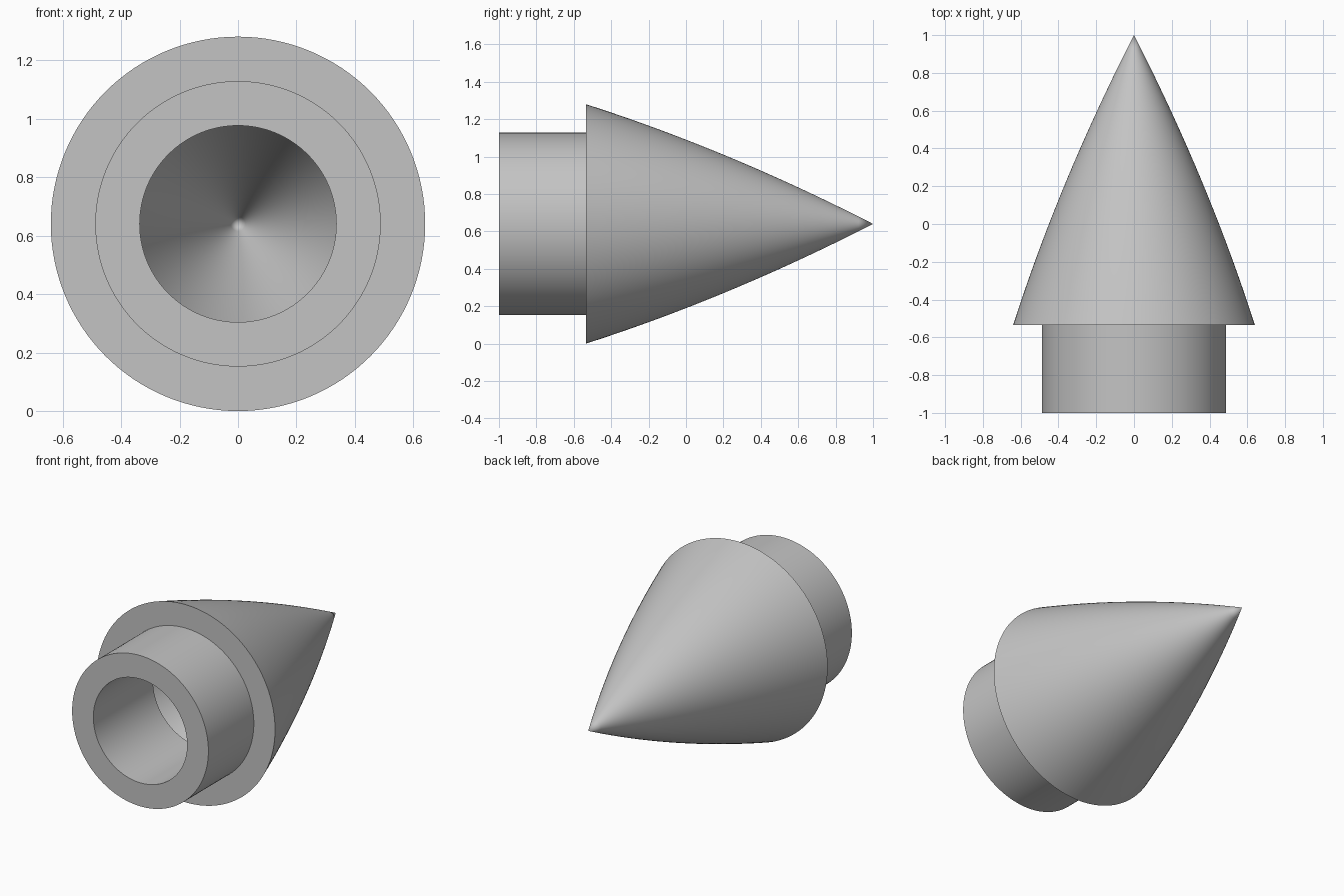
import bpy
import bmesh
import math
from mathutils import Vector

cube = bpy.data.objects.get("Cube")
if cube:
    bpy.data.objects.remove(cube, do_unlink=True)

RADIUS = 0.64        # nose base radius, also the axis height
WALL = 0.152
TIP, BASE, FRONT = 1.0, -0.535, -1.0
CAVITY_START = -0.39
CAVITY_TIP = 0.693
SEGMENTS = 128
STEPS = 20


def nose_radius(y):
    """Gently bulged cone: zero at the tip, RADIUS at the base."""
    s = (TIP - y) / (TIP - BASE)
    return RADIUS * (2 * s - 0.373 * s * s) / (2 - 0.373)


def curve_points(start, end, inset):
    """Sample the nose curve between two positions on the axis."""
    ys = [start + (end - start) * i / STEPS for i in range(STEPS + 1)]
    return [(max(nose_radius(y) - inset, 0.0), y) for y in ys]


def lathe(name, profile, material):
    """Revolve a (radius, y) profile about the horizontal y axis."""
    bm = bmesh.new()
    verts = [bm.verts.new((r, y, RADIUS)) for r, y in profile]
    edges = [bm.edges.new(pair) for pair in zip(verts, verts[1:])]
    bmesh.ops.spin(bm, geom=verts + edges, cent=Vector((0, 0, RADIUS)),
                   axis=Vector((0, 1, 0)), angle=math.tau, steps=SEGMENTS)
    bmesh.ops.remove_doubles(bm, verts=bm.verts, dist=0.0005)
    bmesh.ops.recalc_face_normals(bm, faces=bm.faces)
    mesh = bpy.data.meshes.new(name)
    bm.to_mesh(mesh)
    bm.free()
    mesh.materials.append(material)
    obj = bpy.data.objects.new(name, mesh)
    bpy.context.collection.objects.link(obj)
    bpy.ops.object.select_all(action='DESELECT')
    obj.select_set(True)
    bpy.context.view_layer.objects.active = obj
    bpy.ops.object.shade_smooth_by_angle(angle=math.radians(30))
    return obj


grey = bpy.data.materials.new("light_grey")
grey.use_nodes = True
colour = (0.55, 0.55, 0.55, 1.0)
grey.diffuse_color = colour
grey.node_tree.nodes["Principled BSDF"].inputs["Base Color"].default_value = colour

# Hollow nose: inner cavity, shoulder bore, shoulder, flange, outer skin
collar = RADIUS - WALL
bore = collar - WALL
cavity = curve_points(CAVITY_TIP, CAVITY_START, WALL)
cavity[0] = (0.0, CAVITY_TIP)
shoulder = [(bore, CAVITY_START), (bore, FRONT), (collar, FRONT), (collar, BASE)]
skin = curve_points(BASE, TIP, 0.0)
lathe("nose_cone", cavity + shoulder + skin, grey)
